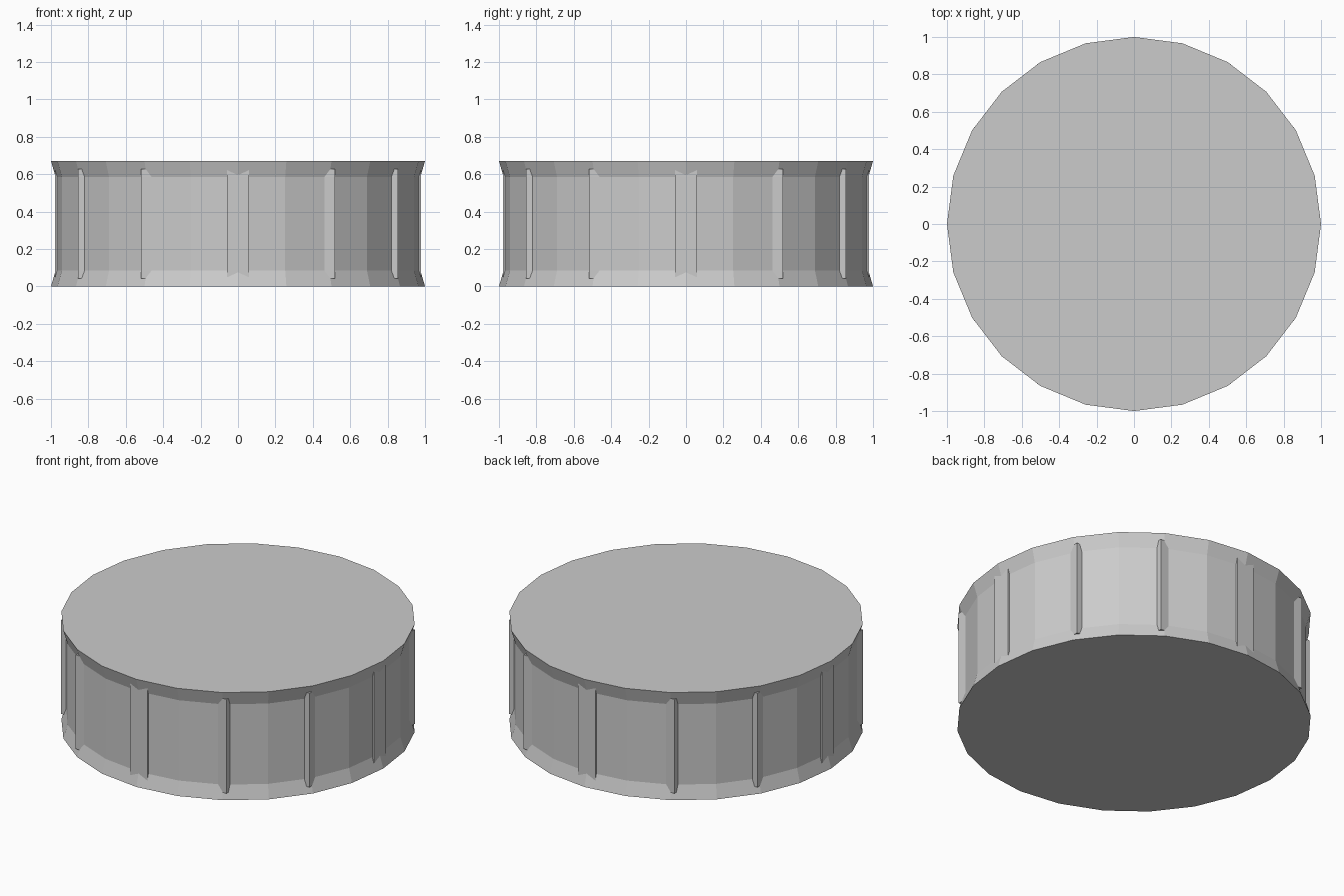
import bpy
import math

cube = bpy.data.objects.get("Cube")
if cube:
    bpy.data.objects.remove(cube, do_unlink=True)

SIDES = 24
RIBS = 12

# Single grey material
grey = bpy.data.materials.new("light_grey")
grey.use_nodes = True
colour = (0.6, 0.6, 0.6, 1)
grey.diffuse_color = colour
grey.node_tree.nodes["Principled BSDF"].inputs["Base Color"].default_value = colour


def add_mesh(name, verts, faces):
    mesh = bpy.data.meshes.new(name)
    mesh.from_pydata(verts, [], faces)
    mesh.materials.append(grey)
    obj = bpy.data.objects.new(name, mesh)
    bpy.context.collection.objects.link(obj)
    return obj


# Drum body: a faceted disc with flared top and bottom rims
profile = [(1.0, 0.0), (0.975, 0.085), (0.975, 0.585), (1.0, 0.67)]
verts = [(r * math.cos(math.tau * i / SIDES), r * math.sin(math.tau * i / SIDES), z)
         for r, z in profile for i in range(SIDES)]
faces = [(k * SIDES + i, k * SIDES + (i + 1) % SIDES,
          (k + 1) * SIDES + (i + 1) % SIDES, (k + 1) * SIDES + i)
         for k in range(len(profile) - 1) for i in range(SIDES)]
faces.append(tuple(reversed(range(SIDES))))
faces.append(tuple(range(3 * SIDES, 4 * SIDES)))
add_mesh("drum_body", verts, faces)

# Grip ribs: upright square bars, all aligned to the axes, sunk into the wall
for i in range(RIBS):
    a = math.tau * i / RIBS
    bpy.ops.mesh.primitive_cube_add(
        size=1, location=(0.918 * math.cos(a), 0.918 * math.sin(a), 0.335))
    rib = bpy.context.object
    rib.name = f"grip_rib_{i + 1}"
    rib.scale = (0.12, 0.12, 0.585)
    rib.data.materials.append(grey)
